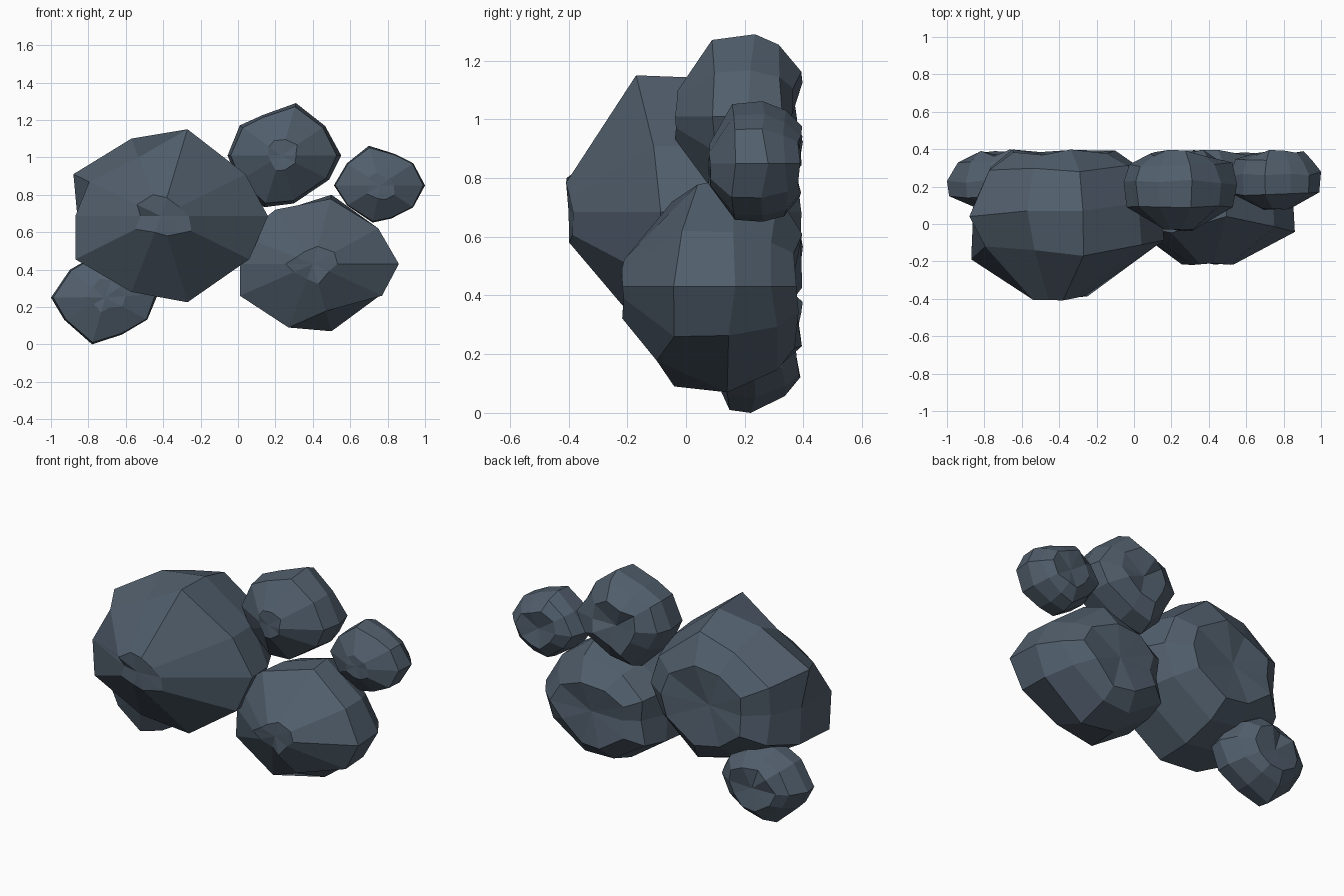
import bpy, bmesh, math, random

random.seed(7)
mat = bpy.data.materials.new("slate grey")
mat.diffuse_color = (0.082, 0.113, 0.150, 1)

# Random scale range for each ring, front to back
SPREAD = [(0.6, 1.1), (1.0, 1.0), (0.97, 1.0), (0.93, 1.05), (0.85, 1.1)]


def rock(name, centre, outline, rings, poles, tilt=0.0, dents={}):
    """Ten-sided boulder lofted along y: outline scaled by each (y, scale) ring.
    dents gives {(ring, corner): (scale, y)} for corners that break the pattern."""
    cx, cz = centre
    bm = bmesh.new()
    loops = []
    depth = rings[-1][0] - rings[0][0]
    for k, (y, s) in enumerate(rings):
        loop = []
        for i, (x, z) in enumerate(outline):
            f = s * random.uniform(*SPREAD[k])
            py = y + random.uniform(-0.03, 0.03) * depth
            if k == 0:
                py = y + random.uniform(0, 0.05) * depth
            elif k == 1:
                py += tilt * math.cos(i * math.tau / 10)
            elif k == 4:
                py = y + random.uniform(-0.025, 0.015)
            f, py = dents.get((k, i), (f, py))
            loop.append(bm.verts.new((cx + (x - cx) * f, py, cz + (z - cz) * f)))
        loops.append(loop)
    front = bm.verts.new((cx, poles[0], cz))
    back = bm.verts.new((cx, poles[1], cz))
    n = len(outline)
    for i in range(n):
        j = (i + 1) % n
        bm.faces.new((front, loops[0][i], loops[0][j]))
        bm.faces.new((back, loops[-1][j], loops[-1][i]))
        for a, b in zip(loops, loops[1:]):
            bm.faces.new((a[i], b[i], b[j], a[j]))
    bmesh.ops.recalc_face_normals(bm, faces=bm.faces)
    me = bpy.data.meshes.new(name)
    bm.to_mesh(me)
    bm.free()
    me.materials.append(mat)
    ob = bpy.data.objects.new(name, me)
    bpy.context.collection.objects.link(ob)


# Largest boulder, left
rock("large_boulder", (-0.41, 0.685),
     [(0.16, 0.685), (0.04, 0.91), (-0.27, 1.15), (-0.57, 1.10), (-0.88, 0.91),
      (-0.87, 0.685), (-0.87, 0.455), (-0.57, 0.28), (-0.27, 0.225), (0.06, 0.455)],
     [(-0.41, 0.34), (-0.13, 1), (0.10, 0.98), (0.29, 0.83), (0.385, 0.55)],
     (-0.40, 0.36), 0.05,
     {(1, 2): (1, -0.17), (2, 2): (0.98, 0.07), (1, 3): (0.76, -0.14),
      (2, 3): (1, 0.07), (1, 4): (0.82, -0.12), (2, 4): (1, 0.04), (1, 6): (1, -0.17)})

# Second boulder, lower right
rock("lower_boulder", (0.40, 0.43),
     [(0.86, 0.43), (0.75, 0.62), (0.50, 0.80), (0.20, 0.72), (0.02, 0.58),
      (0.01, 0.43), (0.01, 0.26), (0.27, 0.09), (0.50, 0.07), (0.77, 0.26)],
     [(-0.22, 0.36), (-0.03, 1), (0.15, 0.98), (0.30, 0.83), (0.385, 0.55)],
     (-0.21, 0.36), 0.0,
     {(1, 2): (0.94, 0.04), (2, 2): (1, 0.16), (1, 8): (0.70, -0.10),
      (2, 8): (1, 0.14), (1, 7): (1, -0.04)})

# Upper stone
rock("upper_stone", (0.23, 1.01),
     [(0.55, 1.01), (0.47, 1.17), (0.31, 1.29), (0.13, 1.23), (0.01, 1.17),
      (-0.06, 1.01), (0.0, 0.87), (0.14, 0.735), (0.30, 0.75), (0.49, 0.88)],
     [(-0.04, 0.34), (0.09, 0.93), (0.22, 1.01), (0.32, 0.88), (0.385, 0.57)],
     (-0.03, 0.36), 0.0, {(2, 2): (1, 0.235)})

# Small stone, far right
rock("right_stone", (0.76, 0.85),
     [(1.0, 0.85), (0.94, 0.97), (0.84, 1.02), (0.70, 1.06), (0.58, 0.97),
      (0.51, 0.85), (0.58, 0.74), (0.72, 0.65), (0.82, 0.67), (0.94, 0.73)],
     [(0.075, 0.42), (0.16, 0.96), (0.26, 1.01), (0.34, 0.86), (0.385, 0.57)],
     (0.08, 0.365), 0.0, {(2, 0): (1, 0.28)})

# Small stone, lower left
rock("left_stone", (-0.71, 0.25),
     [(-0.43, 0.27), (-0.50, 0.40), (-0.63, 0.48), (-0.78, 0.47), (-0.90, 0.40),
      (-1.0, 0.25), (-0.93, 0.13), (-0.78, 0.0), (-0.62, 0.05), (-0.48, 0.13)],
     [(0.075, 0.42), (0.14, 0.96), (0.23, 1.01), (0.33, 0.82), (0.385, 0.55)],
     (0.08, 0.365), 0.0, {(2, 7): (1, 0.22), (2, 5): (1, 0.23)})
